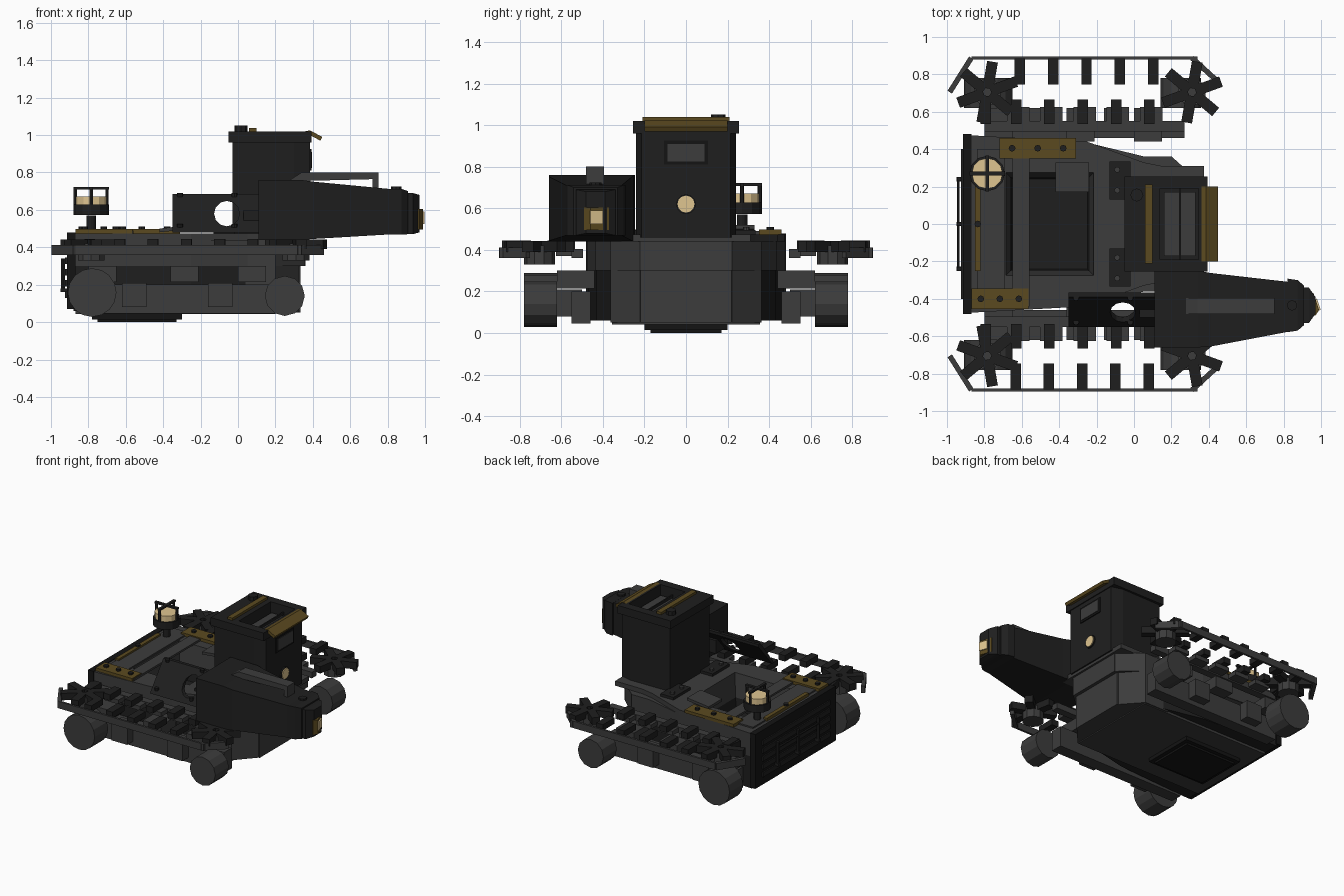
import bpy, bmesh, math
from mathutils import Vector, Matrix

if "Cube" in bpy.data.objects:
    bpy.data.objects.remove(bpy.data.objects["Cube"])

def mat(name, r, g, b):
    m = bpy.data.materials.new(name)
    m.diffuse_color = (r, g, b, 1)
    m.use_nodes = True
    m.node_tree.nodes["Principled BSDF"].inputs["Base Color"].default_value = m.diffuse_color
    return m

DARK = mat("dark_steel", .0135, .0135, .0135)
GREY = mat("grey_steel", .045, .045, .045)
BLACK = mat("black_steel", .007, .007, .007)
GOLD = mat("worn_gold", .105, .068, .014)
CREAM = mat("lamp_cream", .74, .56, .28)

def finish(name, bm, m):
    bmesh.ops.recalc_face_normals(bm, faces=bm.faces)
    me = bpy.data.meshes.new(name)
    bm.to_mesh(me); bm.free()
    me.materials.append(m)
    ob = bpy.data.objects.new(name, me)
    bpy.context.collection.objects.link(ob)
    return ob

def loft(name, rings, m):
    """Closed solid through rings that have equal point counts."""
    bm = bmesh.new()
    vs = [[bm.verts.new(p) for p in r] for r in rings]
    n = len(rings[0])
    for a, b in zip(vs, vs[1:]):
        for i in range(n):
            bm.faces.new((a[i], a[(i+1) % n], b[(i+1) % n], b[i]))
    bm.faces.new(vs[0]); bm.faces.new(vs[-1])
    return finish(name, bm, m)

def prism(name, pts, z0, z1, m):
    return loft(name, [[(x, y, z) for x, y in pts] for z in (z0, z1)], m)

def box(name, x0, x1, y0, y1, z0, z1, m):
    return prism(name, [(x0, y0), (x1, y0), (x1, y1), (x0, y1)], z0, z1, m)

def sbox(name, s, x0, x1, y0, y1, z0, z1, m):
    return box(name, x0, x1, s*y0, s*y1, z0, z1, m)

def cyl(name, c, r, d, axis, m, n=12):
    bm = bmesh.new()
    rot = {'x': Matrix.Rotation(math.pi/2, 4, 'Y'), 'y': Matrix.Rotation(math.pi/2, 4, 'X'),
           'z': Matrix.Identity(4)}[axis]
    bmesh.ops.create_cone(bm, cap_ends=True, segments=n, radius1=r, radius2=r, depth=d,
                          matrix=Matrix.Translation(c) @ rot)
    return finish(name, bm, m)

def strip(name, p, q, w, z0, z1, m):
    """Upright slab of width w between two plan points."""
    p, q = Vector(p), Vector(q)
    d = (q - p).normalized()
    o = Vector((-d.y, d.x)) * w / 2
    return prism(name, [p+o, q+o, q-o, p-o], z0, z1, m)

def cut(ob, cutter):
    cutter.hide_render = True
    md = ob.modifiers.new("cut", 'BOOLEAN')
    md.object, md.operation, md.solver = cutter, 'DIFFERENCE', 'EXACT'
    bpy.context.view_layer.objects.active = ob
    bpy.ops.object.modifier_apply(modifier=md.name)
    bpy.data.objects.remove(cutter)

def sym(half):
    return half + [(x, -y) for x, y in reversed(half)]

# hull with open well and deck
plan = sym([(-.89, .475), (-.25, .44), (.05, .33), (.15, .31), (.375, .31)])
body = sym([(-.88, .47), (-.25, .43), (.05, .36), (.2, .36), (.32, .222)])
band = sym([(-.885, .473), (-.25, .435), (.05, .362), (.2, .362), (.355, .222)])
hull = prism("hull", body, .06, .3, DARK)
upper = prism("upper_hull", band, .3, .44, GREY)
deck = prism("deck", plan, .44, .475, GREY)
for ob in (hull, upper, deck):
    cut(ob, loft("well_cutter", [[(x, y, z) for x, y in sym([(-.7+i, .29-i), (-.2-i, .29-i)])]
                                 for i, z in ((.05, .2), (0, .6))], DARK))
box("well_lining_floor", -.66, -.24, -.25, .25, .195, .21, DARK)
for s in (1, -1):
    loft("well_lining_side", [[(-.65, s*.24, .2), (-.25, s*.24, .2), (-.2, s*.275, .44), (-.7, s*.275, .44)],
                              [(-.65, s*.25, .2), (-.25, s*.25, .2), (-.2, s*.285, .44), (-.7, s*.285, .44)]], DARK)
prism("nose", sym([(.0, .362), (.2, .362), (.325, .222)]), .05, .31, GREY)
box("nose_plate", .3, .36, -.22, .22, .3, .47, GREY)
box("nose_lower_plate", .3, .335, -.22, .22, .05, .31, GREY)
box("keel", -.87, .2, -.355, .355, .042, .07, GREY)
box("belly_hatch", -.78, -.3, -.2, .2, .015, .05, BLACK)
box("belly_hatch_lid", -.75, -.33, -.17, .17, 0, .015, BLACK)
box("deck_beam", -.65, -.56, -.44, .45, .475, .49, GREY)
box("deck_rear_strip", -.84, -.69, -.4, .4, .475, .485, GREY)
loft("tilted_hatch", [[(-.42, y, .48), (-.24, y, .5), (-.24, y, .52), (-.42, y, .5)] for y in (.17, .33)], GREY)

# rear wall, louvres and handle
box("rear_wall", -.915, -.87, -.48, .48, .07, .48, BLACK)
for i in range(5):
    z = .13 + i*.06
    box("rear_louvre", -.925, -.91, -.4, .4, z, z+.035, DARK)
for y in (-.24, 0, .24):
    cyl("handle_post", (-.935, y, .25), .012, .18, 'z', DARK, 6)
    box("handle_foot", -.95, -.91, y-.012, y+.012, .16, .18, DARK)
cyl("handle_bar", (-.94, 0, .3), .008, .48, 'y', DARK, 6)

# gold deck plates with bolts
def gold(x0, x1, y0, y1, bolts):
    box("gold_plate", x0, x1, y0, y1, .475, .498, GOLD)
    for i in range(bolts):
        cyl("plate_bolt", (x0+(x1-x0)*(i+.5)/bolts, (y0+y1)/2, .503), .018, .016, 'z', DARK, 8)
gold(-.72, -.31, .35, .46, 3)
gold(-.87, -.565, -.455, -.345, 3)
gold(-.85, -.82, -.25, .25, 1)

# beacon
bx, by = -.785, .27
cyl("beacon_post", (bx, by, .52), .025, .1, 'z', DARK)
cyl("beacon_base", (bx, by, .6), .095, .055, 'z', DARK)
cyl("beacon_lens", (bx, by, .648), .083, .045, 'z', CREAM)
box("beacon_bar", bx-.095, bx+.095, by-.01, by+.01, .708, .722, DARK)
box("beacon_bar", bx-.01, bx+.01, by-.095, by+.095, .708, .722, DARK)
for dx, dy in ((1, 0), (-1, 0), (0, 1), (0, -1)):
    cyl("beacon_cage", (bx+dx*.085, by+dy*.085, .665), .01, .1, 'z', DARK, 6)

# tower
tower = prism("tower", sym([(-.03, .235), (.3, .24), (.385, .215)]), .46, .97, DARK)
roof = box("roof", -.05, .392, -.255, .255, .96, 1.02, DARK)
for ob in (tower, roof):
    cut(ob, box("roof_cutter", .14, .345, -.19, .19, .92, 1.1, DARK))
box("roof_inner_panel", .16, .33, -.17, .17, .915, .95, GREY)
box("roof_inner_bar", .24, .25, -.19, .19, .95, .97, DARK)
box("roof_gold_strip", .06, .1, -.21, .21, 1.02, 1.038, GOLD)
loft("gold_visor", [[(.36, y, 1.02), (.385, y, 1.025), (.45, y, .99), (.44, y, .97), (.385, y, 1.0)]
                    for y in (-.2, .2)], GOLD)
cyl("roof_cap", (.015, .155, 1.035), .035, .03, 'z', DARK, 8)
box("window_frame", .38, .392, -.105, .105, .81, .925, BLACK)
box("window", .385, .396, -.09, .09, .825, .91, GREY)
cyl("headlamp_rim", (.388, 0, .62), .048, .012, 'x', DARK)
cyl("headlamp", (.392, 0, .62), .041, .016, 'x', CREAM)
for s in (1, -1):
    sbox("tower_foot", s, -.13, -.02, .13, .335, .475, .495, DARK)
    for y in (.18, .29):
        cyl("foot_bolt", (-.09, s*y, .5), .016, .02, 'z', GREY, 8)

# side gun
def yz(x, y0, y1, z0, z1):
    return [(x, y0, z0), (x, y1, z0), (x, y1, z1), (x, y0, z1)]
loft("gun_housing", [yz(.11, -.66, -.245, .44, .76), yz(.34, -.66, -.25, .44, .76),
                     yz(.41, -.655, -.262, .445, .75), yz(.83, -.575, -.31, .47, .71)], DARK)
loft("gun_collar", [yz(.82, -.578, -.292, .468, .712), yz(.875, -.57, -.3, .468, .712),
                    yz(.91, -.54, -.33, .47, .7)], DARK)
loft("gun_muzzle", [yz(.9, -.53, -.34, .47, .69), yz(.935, -.53, -.34, .47, .69),
                    yz(.97, -.48, -.39, .48, .68)], DARK)
prism("muzzle_gold", [(.93, -.49), (.97, -.49), (.99, -.46), (.96, -.37), (.93, -.37)], .495, .605, GOLD)
strip("muzzle_lens", (.994, -.46), (.974, -.4), .009, .525, .59, CREAM)
cyl("gun_cap", (.845, -.435, .715), .028, .02, 'z', DARK, 8)
loft("gun_rail", [[(.27, y, .755), (.34, y, .8), (.75, y, .8), (.75, y, .765), (.36, y, .755)]
                  for y in (-.48, -.395)], GREY)
box("gun_rail_leg", .72, .75, -.48, -.395, .7, .8, GREY)

# pierced gun shield, leaning back over the deck edge
shield = loft("leaning_shield", [[(x, -.55, .48), (x, -.525, .48), (x, -.365, .665), (x, -.365, .685), (x, -.39, .685)]
                                 for x in (-.35, .12)], DARK)
cut(shield, cyl("hole_cutter", (-.06, -.455, .58), .068, .6, 'y', DARK, 12))
for x in (-.31, -.02):
    for y, z in ((-.525, .515), (-.395, .68)):
        cyl("shield_bolt", (x, y, z), .016, .02, 'z', DARK, 8)
box("shield_pivot", .03, .12, -.5, -.4, .5, .6, DARK)

# running gear, both sides
for s in (1, -1):
    cyl("rear_wheel", (-.78, s*.7, .158), .13, .16, 'y', GREY, 16)
    cyl("front_wheel", (.25, s*.7, .14), .107, .16, 'y', GREY, 12)
    sbox("side_beam", s, -.8, .27, .46, .55, .045, .2, GREY)
    for x in (-.62, -.16):
        sbox("beam_box", s, x, x+.13, .5, .62, .08, .21, GREY)
    for x in (-.8, -.36, 0):
        sbox("beam_bracket", s, x, x+.15, .44, .62, .215, .3, GREY)
    # flat track belt, cleats and sprockets
    y = s*.888
    strip("outer_belt", (-.87, y), (.34, y), .016, .36, .412, GREY)
    strip("belt_end", (-.87, y), (-.985, s*.705), .028, .36, .412, GREY)
    strip("belt_end", (.31, y), (.45, s*.76), .028, .36, .412, GREY)
    sbox("inner_belt", s, -.8, .27, .495, .55, .36, .405, GREY)
    for i in range(5):
        x = -.61 + i*.178
        if s < 0:
            x -= .023
        sbox("outer_cleat", s, x-.028, x+.028, .745, .885, .4, .445, DARK)
        x = -.61 + i*.178
        sbox("inner_cleat", s, x-.048, x+.008, .535, .665, .4, .445, DARK)
        sbox("cleat_pad", s, x-.07, x+.05, .54, .625, .37, .402, GREY)
    sbox("inner_cleat", s, -.82, -.765, .535, .665, .4, .445, DARK)
    for x in (-.785, .31):
        cyl("sprocket_hub", (x, s*.705, .375), .075, .09, 'z', GREY, 10)
        for k in range(6):
            a = math.radians(80 + 60*k)
            d = Vector((math.cos(a), s*math.sin(a)))
            c = Vector((x, s*.705))
            strip("sprocket_tooth", c + d*.02, c + d*.165, .058, .39, .442, DARK)
